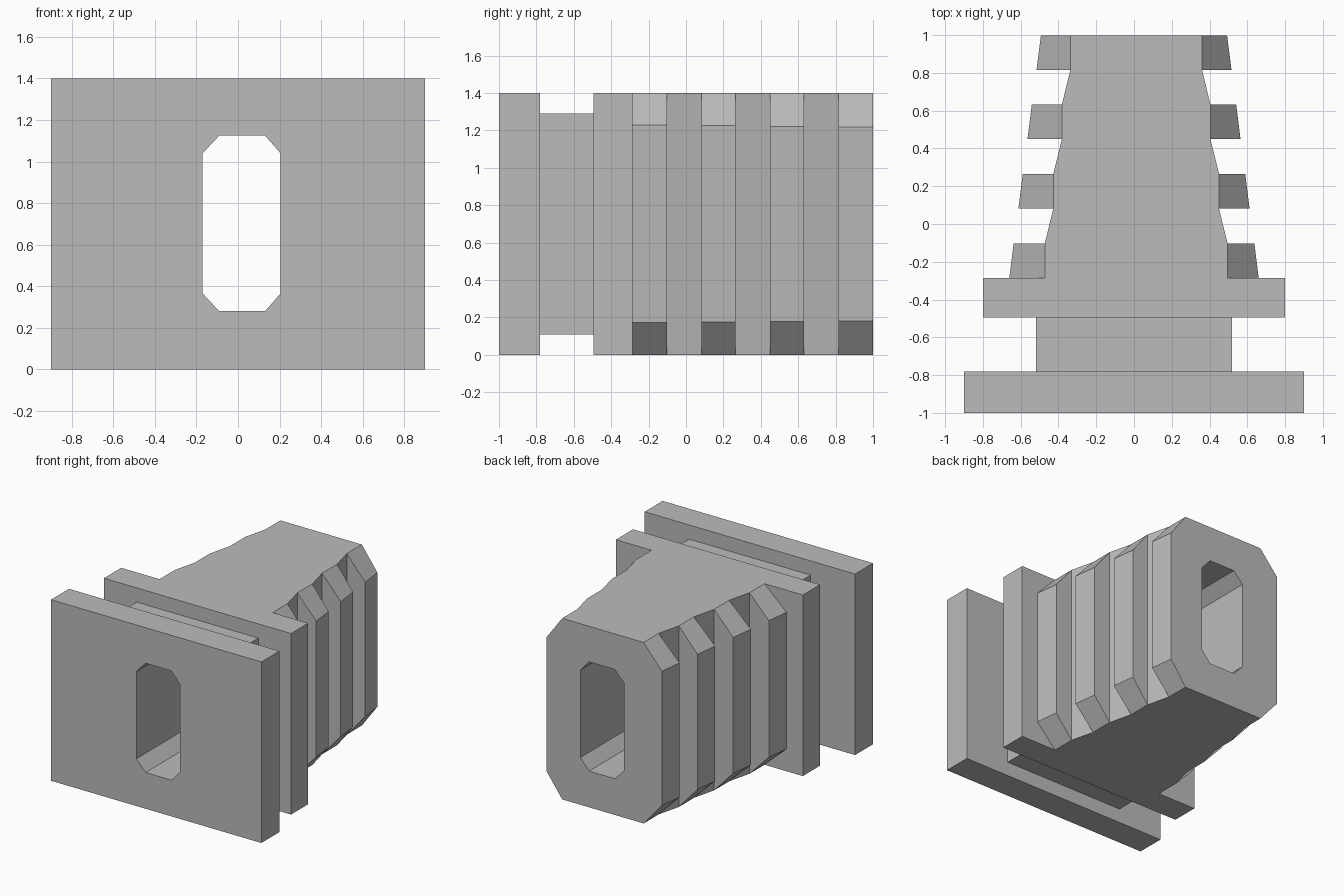
import bpy
import bmesh

if "Cube" in bpy.data.objects:
    bpy.data.objects.remove(bpy.data.objects["Cube"], do_unlink=True)

HEIGHT = 1.4
grey = bpy.data.materials.new("plain_grey")
grey.use_nodes = True
grey.diffuse_color = (0.5, 0.5, 0.5, 1)
grey.node_tree.nodes["Principled BSDF"].inputs["Base Color"].default_value = (0.5, 0.5, 0.5, 1)


def loft(name, ring_a, ring_b):
    """Closed solid between two rings with matching corner counts."""
    bm = bmesh.new()
    a = [bm.verts.new(p) for p in ring_a]
    b = [bm.verts.new(p) for p in ring_b]
    bm.faces.new(a)
    bm.faces.new(b[::-1])
    for i in range(len(a)):
        j = (i + 1) % len(a)
        bm.faces.new((a[j], a[i], b[i], b[j]))
    bmesh.ops.recalc_face_normals(bm, faces=bm.faces)
    mesh = bpy.data.meshes.new(name)
    bm.to_mesh(mesh)
    bm.free()
    mesh.materials.append(grey)
    obj = bpy.data.objects.new(name, mesh)
    bpy.context.collection.objects.link(obj)
    return obj


def slab(name, half_width, y0, y1, z0=0, z1=HEIGHT):
    plan = [(-half_width, y0), (half_width, y0), (half_width, y1), (-half_width, y1)]
    return loft(name, [(x, y, z0) for x, y in plan], [(x, y, z1) for x, y in plan])


# Flange, neck and collar
parts = [
    slab("front_flange", 0.9, -1, -0.78),
    slab("neck", 0.52, -0.78, -0.495, 0.11, 1.29),
    slab("collar", 0.8, -0.495, -0.285),
]

# Tapered core: straight beside each rib, sloping between ribs
rib_pitch, rib_depth, taper = 0.367, 0.183, 0.045
ribs = []
for i in range(4):
    y0 = -0.285 + i * rib_pitch
    ribs.append((y0, y0 + rib_depth, i * taper))
left_edge = [(0.495 - t, y) for y0, y1, t in ribs for y in (y0, y1)]
right_edge = [(t - 0.472, y) for y0, y1, t in ribs for y in (y0, y1)]
plan = left_edge + right_edge[::-1]
parts.append(loft("core", [(x, y, 0) for x, y in plan],
                  [(x, y, HEIGHT) for x, y in plan]))

# Side ribs with chamfered upper and lower ends
for i, (y0, y1, t) in enumerate(ribs):
    chamfer = 0.172 + i * 0.003
    for side, sign, root in (("left", 1, 0.495 - t), ("right", -1, 0.472 - t)):
        def section(y, tip):
            return [(sign * root, y, 0), (sign * tip, y, chamfer),
                    (sign * tip, y, HEIGHT - chamfer), (sign * root, y, HEIGHT)]
        tip = 0.66 - i * 0.048
        loft(f"{side}_rib_{i + 1}", section(y0, tip), section(y1, tip - 0.023))

# Chamfered slot running the full length
slot = [(-0.09, 0.28), (0.13, 0.28), (0.205, 0.365), (0.205, 1.04),
        (0.13, 1.125), (-0.09, 1.125), (-0.17, 1.04), (-0.17, 0.365)]
cutter = loft("slot_cutter", [(x, -1.2, z) for x, z in slot], [(x, 1.2, z) for x, z in slot])
cutter.hide_render = True
for part in parts:
    mod = part.modifiers.new("slot", "BOOLEAN")
    mod.operation = "DIFFERENCE"
    mod.solver = "EXACT"
    mod.object = cutter
    bpy.context.view_layer.objects.active = part
    bpy.ops.object.modifier_apply(modifier=mod.name)
bpy.data.objects.remove(cutter, do_unlink=True)
